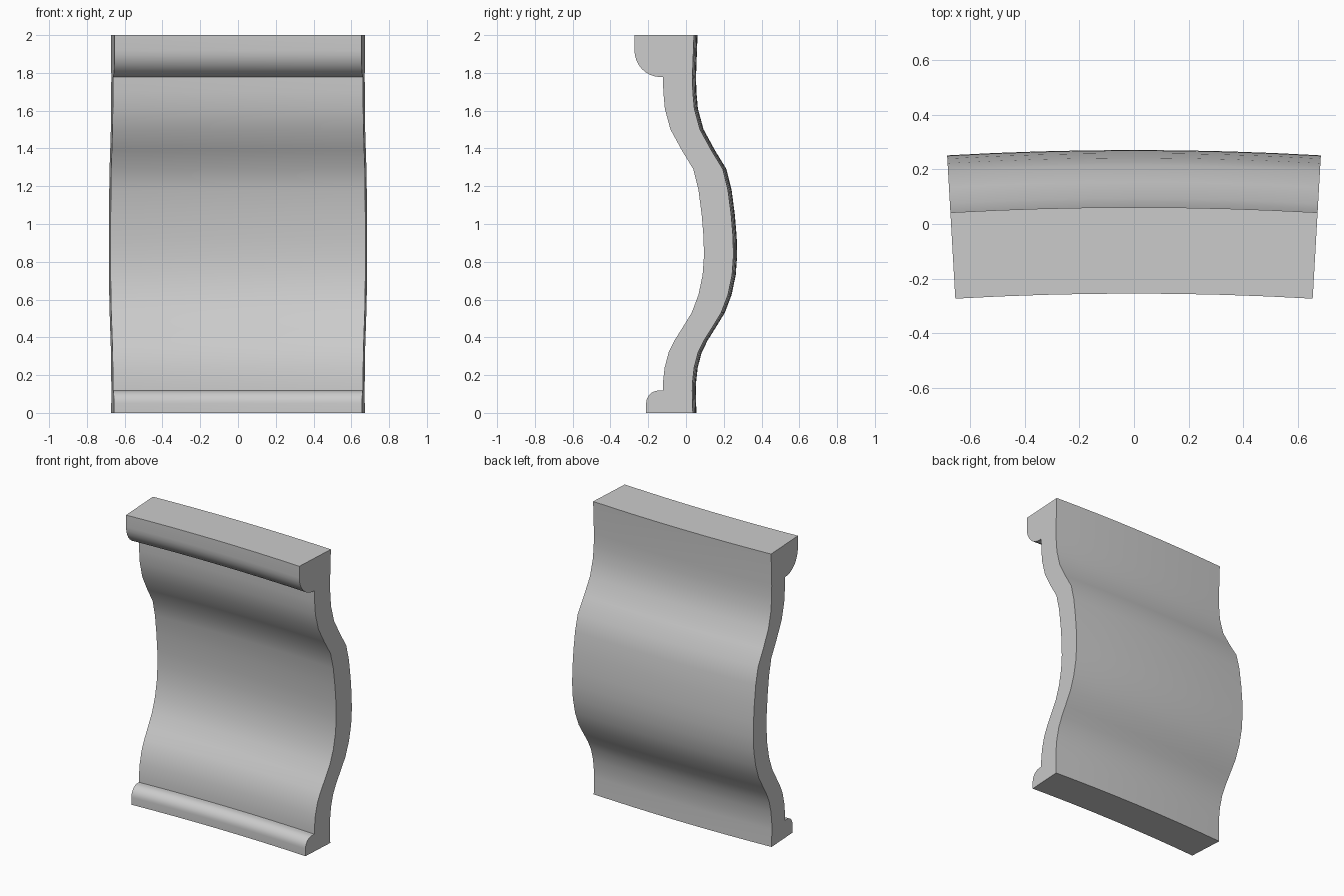
import bpy, bmesh
from math import sin, cos, radians, pi

if "Cube" in bpy.data.objects:
    bpy.data.objects.remove(bpy.data.objects["Cube"])

# Wavy face of the moulding (y, z), top to bottom, as seen at the end cut
WAVE = [(-.122, 1.78), (-.120, 1.70), (-.112, 1.61), (-.082, 1.50), (-.022, 1.39),
        (.039, 1.29), (.066, 1.18), (.083, 1.05), (.093, .93), (.095, .83),
        (.088, .73), (.066, .625), (.030, .53), (-.022, .445), (-.060, .385),
        (-.092, .32), (-.113, .24), (-.122, .16), (-.123, .118)]
THICK = .156          # constant front-to-back thickness
HALF_ANGLE = .057     # plan curve: gentle arc about a far centre
CENTRE_Y = -11.725
SEGMENTS = 8


def quarter(cy, cz, ry, rz, a0, a1, n=8):
    """Points on a quarter ellipse between two angles in degrees."""
    return [(cy + ry * cos(radians(a0 + (a1 - a0) * i / n)),
             cz + rz * sin(radians(a0 + (a1 - a0) * i / n))) for i in range(n + 1)]


# Closed section: top lip, wave, bottom bead, then the offset back
top_lip = [(-.273, 2.0)] + quarter(-.135, 1.92, .138, .142, 180, 270) + [(-.122, 1.778)]
bottom_bead = quarter(-.145, .05, .066, .068, 90, 180) + [(-.211, 0)]
back = [(.036, 0)] + [(y + THICK, z) for y, z in reversed(WAVE)] + [(.042, 2.0)]
section = top_lip + WAVE[1:] + bottom_bead + back

# Sweep the section along the arc
bm = bmesh.new()
rings = []
for i in range(SEGMENTS + 1):
    a = HALF_ANGLE * (2 * i / SEGMENTS - 1)
    ring = []
    for y, z in section:
        r = (y - CENTRE_Y) / cos(HALF_ANGLE)
        ring.append(bm.verts.new((r * sin(a), CENTRE_Y + r * cos(a), z)))
    rings.append(ring)
n = len(section)
for r0, r1 in zip(rings, rings[1:]):
    for j in range(n):
        k = (j + 1) % n
        bm.faces.new((r0[j], r0[k], r1[k], r1[j]))

# End caps
bm.faces.new(rings[0])
bm.faces.new(rings[-1][::-1])
bmesh.ops.recalc_face_normals(bm, faces=bm.faces)

mesh = bpy.data.meshes.new("curved_moulding_panel")
bm.to_mesh(mesh)
bm.free()
panel = bpy.data.objects.new("curved_moulding_panel", mesh)
bpy.context.collection.objects.link(panel)
bpy.context.view_layer.objects.active = panel
panel.select_set(True)
bpy.ops.object.shade_smooth_by_angle(angle=radians(35))
